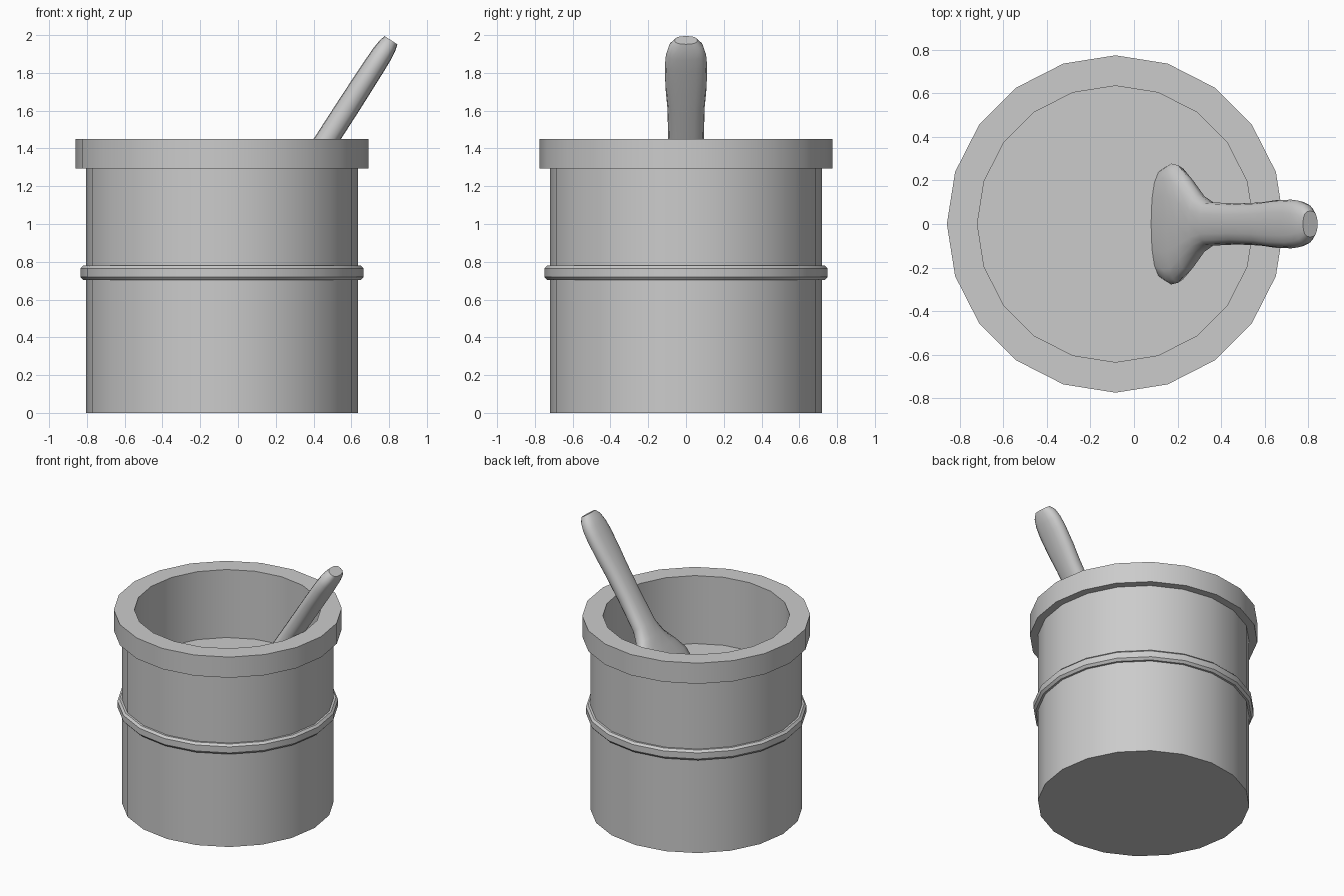
import bpy, math
from mathutils import Vector

if "Cube" in bpy.data.objects:
    bpy.data.objects.remove(bpy.data.objects["Cube"])

SIDES = 20
CX = -0.085  # barrel axis


def finish(name, verts, faces, angle):
    me = bpy.data.meshes.new(name)
    me.from_pydata(verts, [], faces)
    ob = bpy.data.objects.new(name, me)
    bpy.context.collection.objects.link(ob)
    bpy.ops.object.select_all(action='DESELECT')
    ob.select_set(True)
    bpy.context.view_layer.objects.active = ob
    bpy.ops.object.mode_set(mode='EDIT')
    bpy.ops.mesh.select_all(action='SELECT')
    bpy.ops.mesh.normals_make_consistent(inside=False)
    bpy.ops.object.mode_set(mode='OBJECT')
    bpy.ops.object.shade_smooth_by_angle(angle=math.radians(angle))
    return ob


def bridge(rows, n, closed):
    """Quads between successive loops of n points; caps when not closed."""
    faces = []
    for r in range(rows if closed else rows - 1):
        a, b = r * n, ((r + 1) % rows) * n
        for i in range(n):
            j = (i + 1) % n
            faces.append((a + i, a + j, b + j, b + i))
    if not closed:
        faces += [tuple(reversed(range(n))), tuple(range((rows - 1) * n, rows * n))]
    return faces


def lathe(name, profile, closed=False):
    verts = [(CX + r * math.cos(2 * math.pi * i / SIDES),
              r * math.sin(2 * math.pi * i / SIDES), z)
             for r, z in profile for i in range(SIDES)]
    return finish(name, verts, bridge(len(profile), SIDES, closed), 30)


# Tub wall with overhanging rim and recessed floor
lathe("tub", [(0.72, 0), (0.72, 1.295), (0.775, 1.295), (0.775, 1.45),
              (0.635, 1.45), (0.635, 0.94)])

# Hoop around the middle
lathe("hoop", [(0.71, 0.703), (0.735, 0.703), (0.75, 0.72), (0.75, 0.765),
               (0.735, 0.78), (0.71, 0.78)], closed=True)

# Paddle: (distance down from tip, half width, half thickness)
sections = [(0.0, 0.06, 0.040), (0.035, 0.09, 0.050), (0.09, 0.106, 0.056),
            (0.16, 0.112, 0.058), (0.30, 0.109, 0.060), (0.42, 0.099, 0.061),
            (0.62, 0.094, 0.061), (0.85, 0.100, 0.061), (0.94, 0.135, 0.061),
            (1.04, 0.215, 0.062), (1.12, 0.270, 0.062), (1.18, 0.278, 0.060),
            (1.26, 0.250, 0.055), (1.36, 0.19, 0.045)]
tip = Vector((0.81, 0, 1.973))
down = Vector((-0.542, 0, -0.84))
across = Vector((0.84, 0, -0.542))
N = 16
verts = []
for t, w, h in sections:
    for i in range(N):
        a = 2 * math.pi * i / N
        c, s = math.cos(a), math.sin(a)
        # slightly squared oval section
        c = math.copysign(abs(c) ** 0.8, c)
        s = math.copysign(abs(s) ** 0.8, s)
        verts.append(tip + down * t + across * (h * s) + Vector((0, w * c, 0)))
finish("paddle", verts, bridge(len(sections), N, False), 40)
